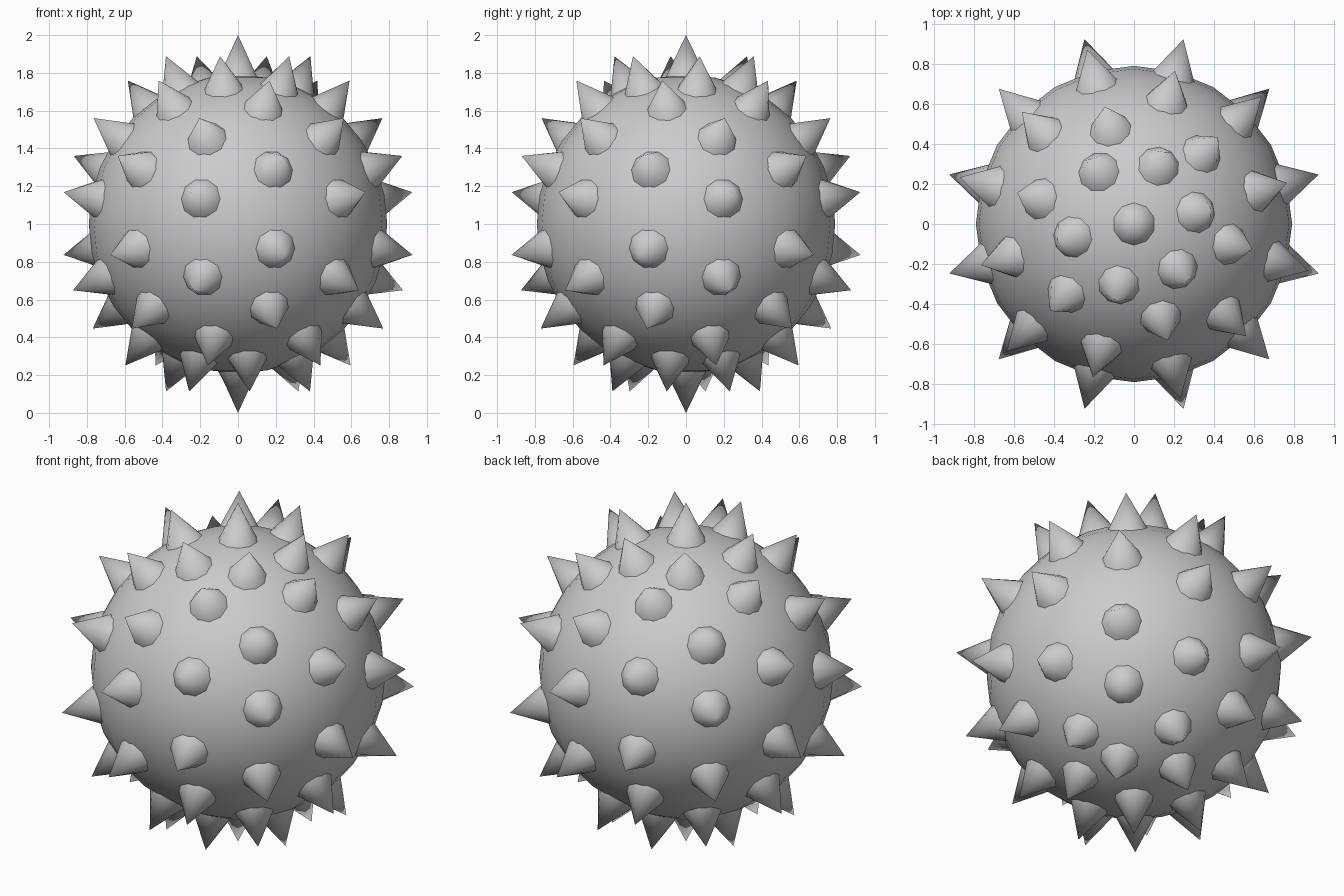
import bpy
import bmesh
from math import radians, sin, cos
from mathutils import Vector, Matrix

if "Cube" in bpy.data.objects:
    bpy.data.objects.remove(bpy.data.objects["Cube"])

CENTRE = Vector((0, 0, 1))
BASE_R, SPIKE_W, SIDES = 0.75, 0.12, 10


def finish(name, bm, angle):
    mesh = bpy.data.meshes.new(name)
    bm.to_mesh(mesh)
    bm.free()
    ob = bpy.data.objects.new(name, mesh)
    bpy.context.collection.objects.link(ob)
    bpy.ops.object.select_all(action='DESELECT')
    ob.select_set(True)
    bpy.context.view_layer.objects.active = ob
    bpy.ops.object.shade_smooth_by_angle(angle=radians(angle))
    return ob


def add_spike(bm, polar, azimuth, tip_r):
    """Cone pointing straight out of the ball."""
    p, a = radians(polar), radians(azimuth)
    d = Vector((sin(p) * cos(a), sin(p) * sin(a), cos(p)))
    rot = Matrix.Rotation(a, 4, 'Z') @ Matrix.Rotation(p, 4, 'Y')
    mat = Matrix.Translation(CENTRE + d * (BASE_R + tip_r) / 2) @ rot
    bmesh.ops.create_cone(bm, cap_ends=True, segments=SIDES, radius1=SPIKE_W,
                          radius2=0, depth=tip_r - BASE_R, matrix=mat)


# Ball
bm = bmesh.new()
bmesh.ops.create_uvsphere(bm, u_segments=24, v_segments=16, radius=0.79,
                          matrix=Matrix.Translation(CENTRE))
finish("ball", bm, 40)

# Spikes: one on each pole, plus ten staggered rings of six
A = [15 + 60 * k for k in range(6)]
B = [45 + 60 * k for k in range(6)]
rings = [
    (23.7, [10.7, 67, 124, 192, 256, 314]),
    (38.5, [46, 104, 165, 226, 286, 348]),
    (54.7, A), (68.2, B), (80, A),
    (99.7, B), (111.2, A), (124.8, B), (140.5, A),
    (156, [36, 97, 165, 229, 279, 345]),
]
bm = bmesh.new()
add_spike(bm, 0, 0, 1.0)
add_spike(bm, 180, 0, 1.0)
for polar, azimuths in rings:
    for az in azimuths:
        add_spike(bm, polar, az, 0.97)
finish("spikes", bm, 50)
